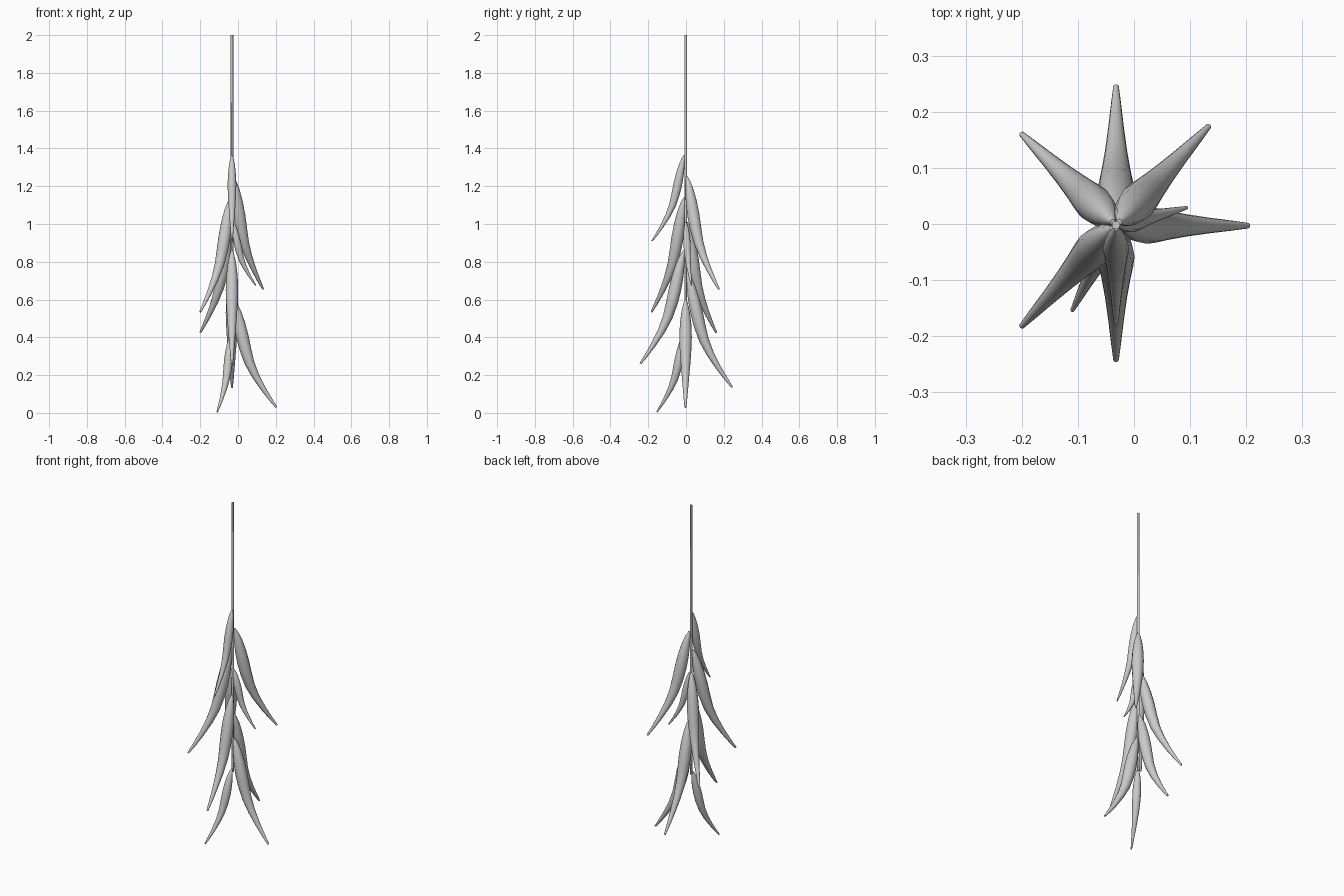
import bpy, bmesh
from math import cos, sin, tau
from mathutils import Vector

if "Cube" in bpy.data.objects:
    bpy.data.objects.remove(bpy.data.objects["Cube"])

AX, AY = -0.032, -0.002   # position of the hanging string
SIDES = 12

# pod outline at full size: (outward distance, drop, radius)
PROFILE = [(0.008, 0.0, 0.005), (0.016, 0.025, 0.013), (0.026, 0.065, 0.022),
           (0.040, 0.13, 0.030), (0.055, 0.20, 0.033), (0.070, 0.265, 0.031),
           (0.092, 0.34, 0.026), (0.124, 0.41, 0.020), (0.165, 0.48, 0.014),
           (0.205, 0.54, 0.009), (0.234, 0.58, 0.005)]


def tube(name, points, radii):
    """Closed tube of rings swept along points that lie in one plane."""
    bm = bmesh.new()
    rings = []
    out = points[-1] - points[0]
    side = Vector((-out.y, out.x, 0))
    side = side.normalized() if side.length > 1e-5 else Vector((1, 0, 0))
    for i, (p, r) in enumerate(zip(points, radii)):
        d = (points[min(i + 1, len(points) - 1)] - points[max(i - 1, 0)]).normalized()
        up = d.cross(side)
        rings.append([bm.verts.new(p + r * (cos(tau * k / SIDES) * side + sin(tau * k / SIDES) * up))
                      for k in range(SIDES)])
    for a, b in zip(rings, rings[1:]):
        for k in range(SIDES):
            j = (k + 1) % SIDES
            bm.faces.new((a[k], a[j], b[j], b[k]))
    bm.faces.new(rings[0])
    bm.faces.new(rings[-1])
    bmesh.ops.recalc_face_normals(bm, faces=bm.faces)
    me = bpy.data.meshes.new(name)
    bm.to_mesh(me)
    bm.free()
    ob = bpy.data.objects.new(name, me)
    bpy.context.collection.objects.link(ob)
    bpy.ops.object.select_all(action='DESELECT')
    bpy.context.view_layer.objects.active = ob
    ob.select_set(True)
    bpy.ops.object.shade_smooth_by_angle()
    return ob


# hanging string
tube("string", [Vector((AX, AY, z)) for z in (2.0, 1.35, 0.4)], [0.007, 0.007, 0.007])

# pods: tip position, top height, thickness factor
PODS = [((-0.032, -0.18, 0.91), 1.365, 0.70),
        ((0.133, 0.174, 0.655), 1.25, 1.0),
        ((-0.200, -0.182, 0.535), 1.14, 1.0),
        ((0.094, 0.029, 0.675), 1.01, 0.60),
        ((-0.200, 0.160, 0.425), 1.01, 1.0),
        ((-0.032, -0.242, 0.26), 0.86, 1.0),
        ((-0.032, 0.245, 0.135), 0.74, 1.0),
        ((0.203, -0.003, 0.03), 0.60, 1.0),
        ((-0.110, -0.154, 0.005), 0.42, 0.72)]
for n, (tip, top, thick) in enumerate(PODS, 1):
    out = Vector((tip[0] - AX, tip[1] - AY, 0)) / PROFILE[-1][0]
    drop = (top - tip[2]) / PROFILE[-1][1]
    pts = [Vector((AX, AY, top - d * drop)) + out * u for u, d, r in PROFILE]
    tube(f"pepper_pod_{n}", pts, [r * thick for u, d, r in PROFILE])
